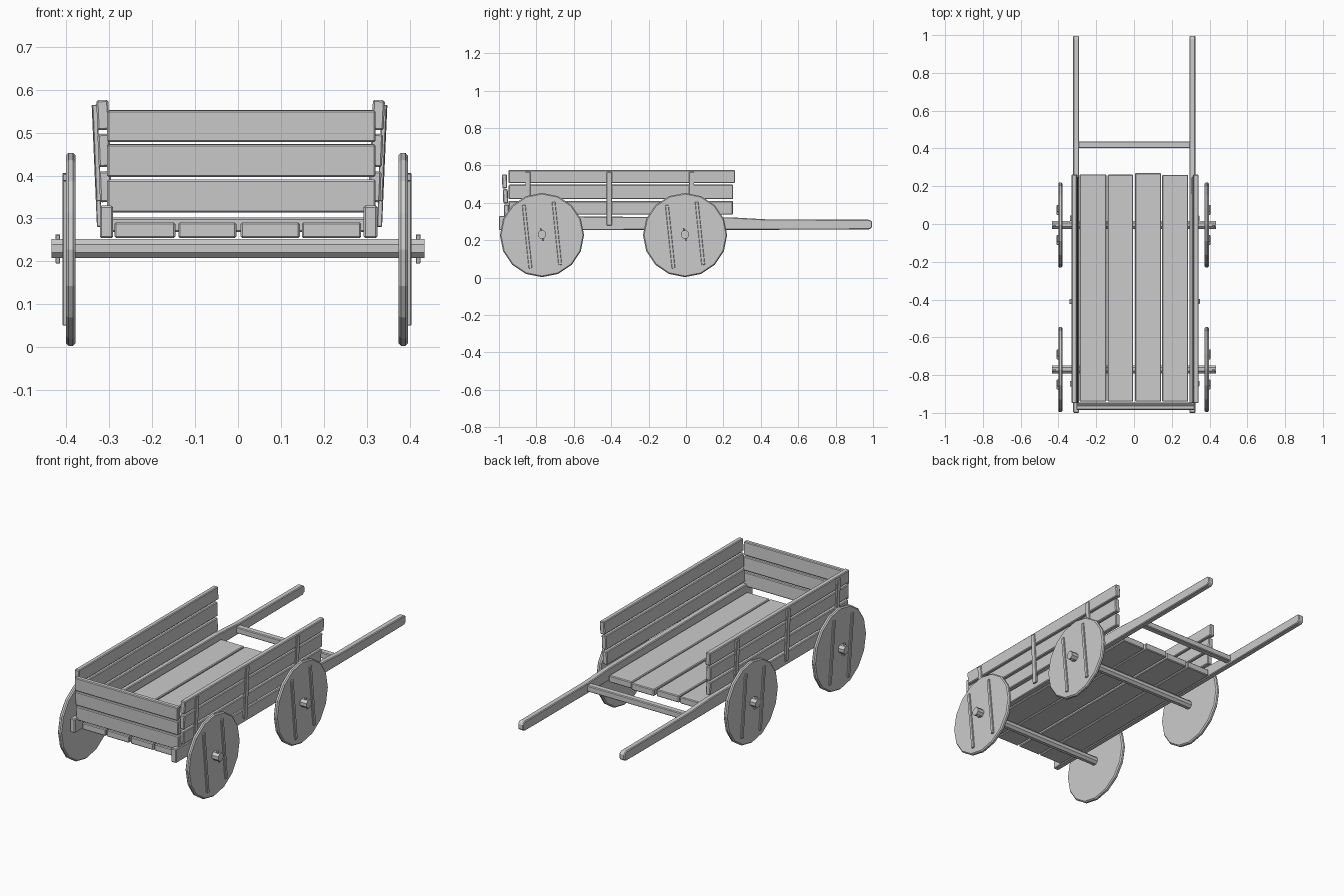
import bpy, bmesh
from math import radians, cos, sin, pi
from mathutils import Matrix, Vector

if "Cube" in bpy.data.objects:
    bpy.data.objects.remove(bpy.data.objects["Cube"])


def finish(name, bm, bevel=0.0):
    bmesh.ops.recalc_face_normals(bm, faces=bm.faces)
    me = bpy.data.meshes.new(name)
    bm.to_mesh(me)
    bm.free()
    ob = bpy.data.objects.new(name, me)
    bpy.context.collection.objects.link(ob)
    if bevel:
        m = ob.modifiers.new("edge_wear", 'BEVEL')
        m.width = bevel
        m.segments = 1
        m.limit_method = 'ANGLE'
    return ob


def box(name, x, y, z, bevel=0.004, rot=(0, 0, 0)):
    """Plank from (min, max) ranges, optionally rotated about its centre."""
    bm = bmesh.new()
    bmesh.ops.create_cube(bm, size=1)
    for v in bm.verts:
        v.co = Vector((v.co.x * (x[1] - x[0]), v.co.y * (y[1] - y[0]), v.co.z * (z[1] - z[0])))
    ob = finish(name, bm, bevel)
    ob.location = (sum(x) / 2, sum(y) / 2, sum(z) / 2)
    ob.rotation_euler = rot
    return ob


def disc(name, r, x, y, z, sides, bevel=0.0, turn=0.0):
    """Cylinder lying along x."""
    bm = bmesh.new()
    bmesh.ops.create_cone(bm, cap_ends=True, segments=sides, radius1=r, radius2=r,
                          depth=x[1] - x[0], matrix=Matrix.Rotation(turn, 4, 'Z'))
    bmesh.ops.rotate(bm, verts=bm.verts, matrix=Matrix.Rotation(pi / 2, 3, 'Y'))
    ob = finish(name, bm, bevel)
    ob.location = (sum(x) / 2, y, z)
    return ob


HUB_Z, TILT = 0.228, radians(6)

# axles, wheels, wheel battens and linch pins
for end, y in (("front", -0.77), ("rear", -0.005)):
    disc(end + "_axle", 0.0235, (-0.435, 0.435), y, 0.23, 8, 0, pi / 8)
    for side, s in (("left", -1), ("right", 1)):
        c = 0.39 * s if s < 0 else 0.385
        disc(f"{end}_{side}_wheel", 0.225, (c - 0.011, c + 0.011), y, HUB_Z, 16, 0.006)
        o = c + s * 0.013
        for k in (-1, 1):
            dy = 0.08 * k
            box(f"{end}_{side}_wheel_batten", (o - 0.006, o + 0.006),
                (y + dy * cos(TILT) - 0.009, y + dy * cos(TILT) + 0.009),
                (HUB_Z + dy * sin(TILT) - 0.17, HUB_Z + dy * sin(TILT) + 0.17), 0.002, (TILT, 0, 0))
        box(f"{end}_{side}_pin", (s * 0.42 - 0.005, s * 0.42 + 0.005), (y - 0.005, y + 0.005),
            (0.195, 0.263), 0.001, (radians(12), 0, 0))

# long shafts running under the box and tapering to handles
profile = [(-1.0, 0.254), (-1.0, 0.33), (0.25, 0.322), (0.43, 0.312), (0.98, 0.31),
           (0.995, 0.3), (0.995, 0.27), (0.98, 0.258), (0.43, 0.256)]
for side, x0, x1 in (("left", -0.322, -0.291), ("right", 0.293, 0.325)):
    bm = bmesh.new()
    f = bm.faces.new([bm.verts.new((x0, y, z)) for y, z in profile])
    ext = bmesh.ops.extrude_face_region(bm, geom=[f])
    bmesh.ops.translate(bm, vec=(x1 - x0, 0, 0),
                        verts=[g for g in ext["geom"] if isinstance(g, bmesh.types.BMVert)])
    finish(side + "_shaft", bm, 0.004)

# crossbar between the handles
box("crossbar", (-0.295, 0.297), (0.402, 0.438), (0.268, 0.302))

# floor planks
for i, (x0, x1, yb) in enumerate(((-0.288, -0.146, 0.263), (-0.139, -0.004, 0.261),
                                  (0.006, 0.144, 0.27), (0.149, 0.287, 0.26))):
    box(f"floor_plank_{i}", (x0, x1), (-0.94, yb), (0.254, 0.291))

# side walls leaning slightly outward: three boards with three outer battens
rows = ((0.338, 0.41, 0.25), (0.42, 0.497, 0.252), (0.506, 0.576, 0.262))
for side, s, shift in (("left", -1, -0.006), ("right", 1, 0.0)):
    lean = radians(2.5) * s
    for i, (z0, z1, yb) in enumerate(rows):
        c = s * (0.319 + shift * -s + 0.004 * i + (-0.006 if s < 0 else 0))
        c = s * (0.319 + 0.004 * i) if s > 0 else -(0.309 + 0.003 * i)
        box(f"{side}_wall_board_{i}", (c - 0.014, c + 0.014), (-0.948, yb), (z0, z1), 0.004, (0, lean, 0))
    c = 0.336 if s > 0 else -0.329
    for y, zb in ((-0.845, 0.34), (-0.41, 0.28), (0.03, 0.34)):
        box(f"{side}_wall_batten", (c - 0.006, c + 0.006), (y - 0.014, y + 0.014),
            (zb, 0.565), 0.002, (0, lean, 0))

# front wall boards
for i, (z0, z1) in enumerate(((0.314, 0.391), (0.397, 0.473), (0.478, 0.552))):
    c = -0.96 - 0.005 * i
    box(f"front_wall_board_{i}", (-0.305, 0.321), (c - 0.013, c + 0.013), (z0, z1), 0.004, (radians(2), 0, 0))
